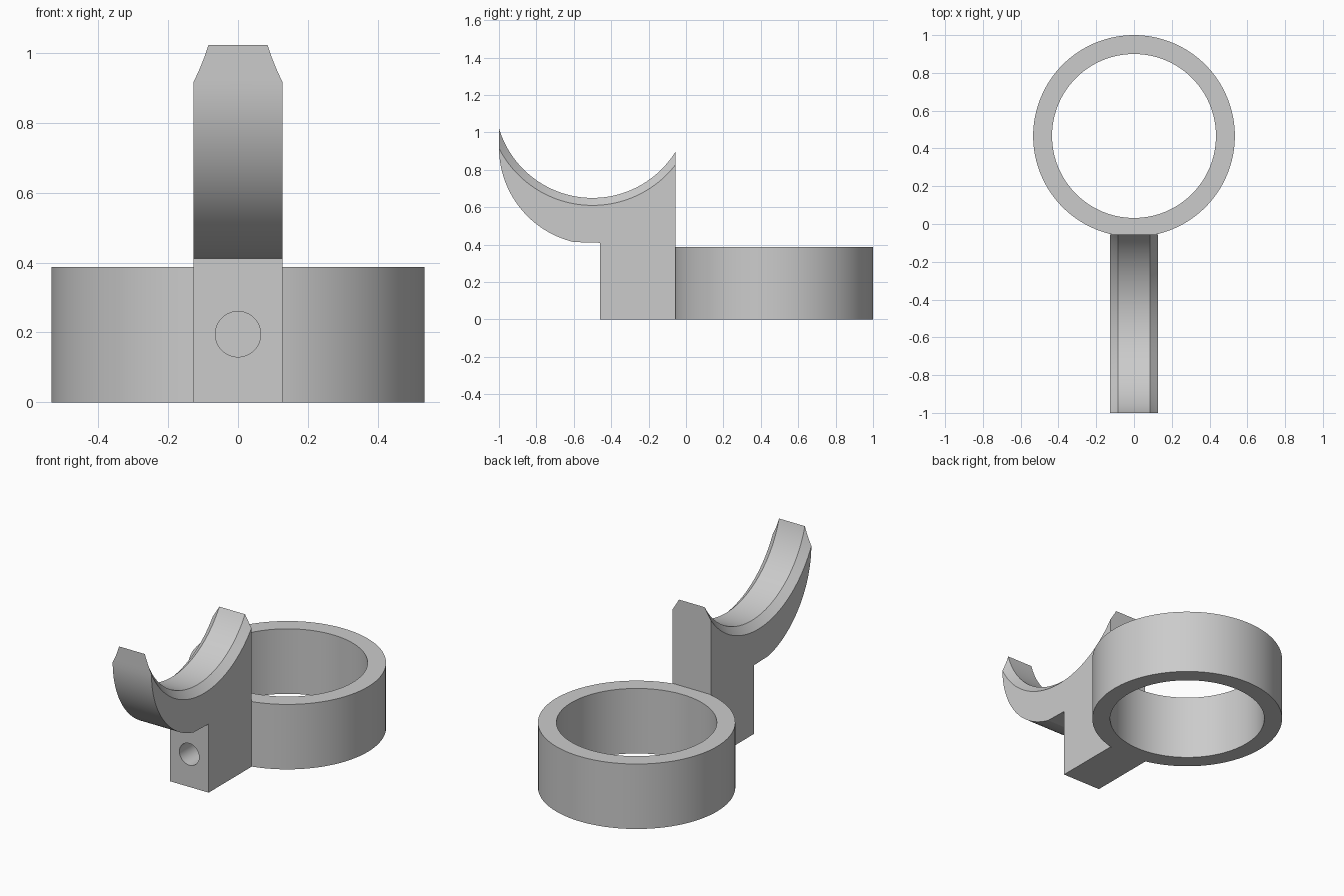
import bpy
import bmesh
from math import sin, cos, pi, radians

cube = bpy.data.objects.get("Cube")
if cube:
    bpy.data.objects.remove(cube, do_unlink=True)

grey = bpy.data.materials.new("plain grey")
grey.use_nodes = True
grey.diffuse_color = (0.6, 0.6, 0.6, 1)
grey.node_tree.nodes["Principled BSDF"].inputs["Base Color"].default_value = (0.6, 0.6, 0.6, 1)


def make_object(name, bm):
    bmesh.ops.recalc_face_normals(bm, faces=bm.faces)
    mesh = bpy.data.meshes.new(name)
    bm.to_mesh(mesh)
    bm.free()
    mesh.materials.append(grey)
    obj = bpy.data.objects.new(name, mesh)
    bpy.context.collection.objects.link(obj)
    return obj


def lathe(name, profile, centre, axis, closed=False, steps=128):
    """Spin (along, radius) points about the x, y or z axis through centre."""
    bm = bmesh.new()
    rings = []
    for along, radius in profile:
        ring = []
        for i in range(steps):
            a = 2 * pi * i / steps
            u, v = radius * cos(a), radius * sin(a)
            offset = {"x": (along, u, v), "y": (u, along, v), "z": (u, v, along)}[axis]
            ring.append(bm.verts.new([c + o for c, o in zip(centre, offset)]))
        rings.append(ring)
    pairs = list(zip(rings, rings[1:]))
    if closed:
        pairs.append((rings[-1], rings[0]))
    else:
        bm.faces.new(rings[0])
        bm.faces.new(rings[-1])
    for r, s in pairs:
        for i in range(steps):
            j = (i + 1) % steps
            bm.faces.new((r[i], r[j], s[j], s[i]))
    return make_object(name, bm)


def combine(target, tool, operation):
    """Apply a boolean and discard the tool."""
    tool.hide_render = True
    mod = target.modifiers.new("boolean", "BOOLEAN")
    mod.operation = operation
    mod.solver = "EXACT"
    mod.object = tool
    bpy.context.view_layer.update()
    graph = bpy.context.evaluated_depsgraph_get()
    mesh = bpy.data.meshes.new_from_object(target.evaluated_get(graph))
    target.modifiers.clear()
    target.data = mesh
    bpy.data.objects.remove(tool, do_unlink=True)


# Bracket: side outline with the rounded underside of the cradle, extruded in x
half_width = 0.128
outline = [(-0.055, 0), (-0.055, 1.1), (-1, 1.1)]
for i in range(33):
    a = radians(180 + 76.7 * i / 32)
    outline.append((-0.48 + 0.52 * cos(a), 0.92 + 0.52 * sin(a)))
outline += [(-0.46, 0.41), (-0.46, 0)]
bm = bmesh.new()
side = bm.faces.new([bm.verts.new((-half_width, y, z)) for y, z in outline])
extruded = bmesh.ops.extrude_face_region(bm, geom=[side])["geom"]
bmesh.ops.translate(bm, vec=(2 * half_width, 0, 0),
                    verts=[v for v in extruded if isinstance(v, bmesh.types.BMVert)])
bracket = make_object("cradle_bracket_with_ring", bm)

# Cradle hollow with bevelled rims
hollow = lathe("hollow_cutter",
               [(-0.171, 0.602), (-0.085, 0.522), (0.085, 0.522), (0.171, 0.602)],
               (0, -0.5, 1.172), "x", steps=160)
combine(bracket, hollow, "DIFFERENCE")

# Ring at the back
ring = lathe("ring", [(0, 0.434), (0, 0.534), (0.388, 0.534), (0.388, 0.434)],
             (0, 0.466, 0), "z", closed=True)
combine(bracket, ring, "UNION")

# Blind screw hole in the front of the block
hole = lathe("hole_cutter", [(-0.6, 0.065), (-0.07, 0.065)], (0, 0, 0.195), "y", steps=48)
combine(bracket, hole, "DIFFERENCE")

bpy.ops.object.select_all(action="DESELECT")
bracket.select_set(True)
bpy.context.view_layer.objects.active = bracket
bpy.ops.object.shade_smooth_by_angle(angle=radians(12))
